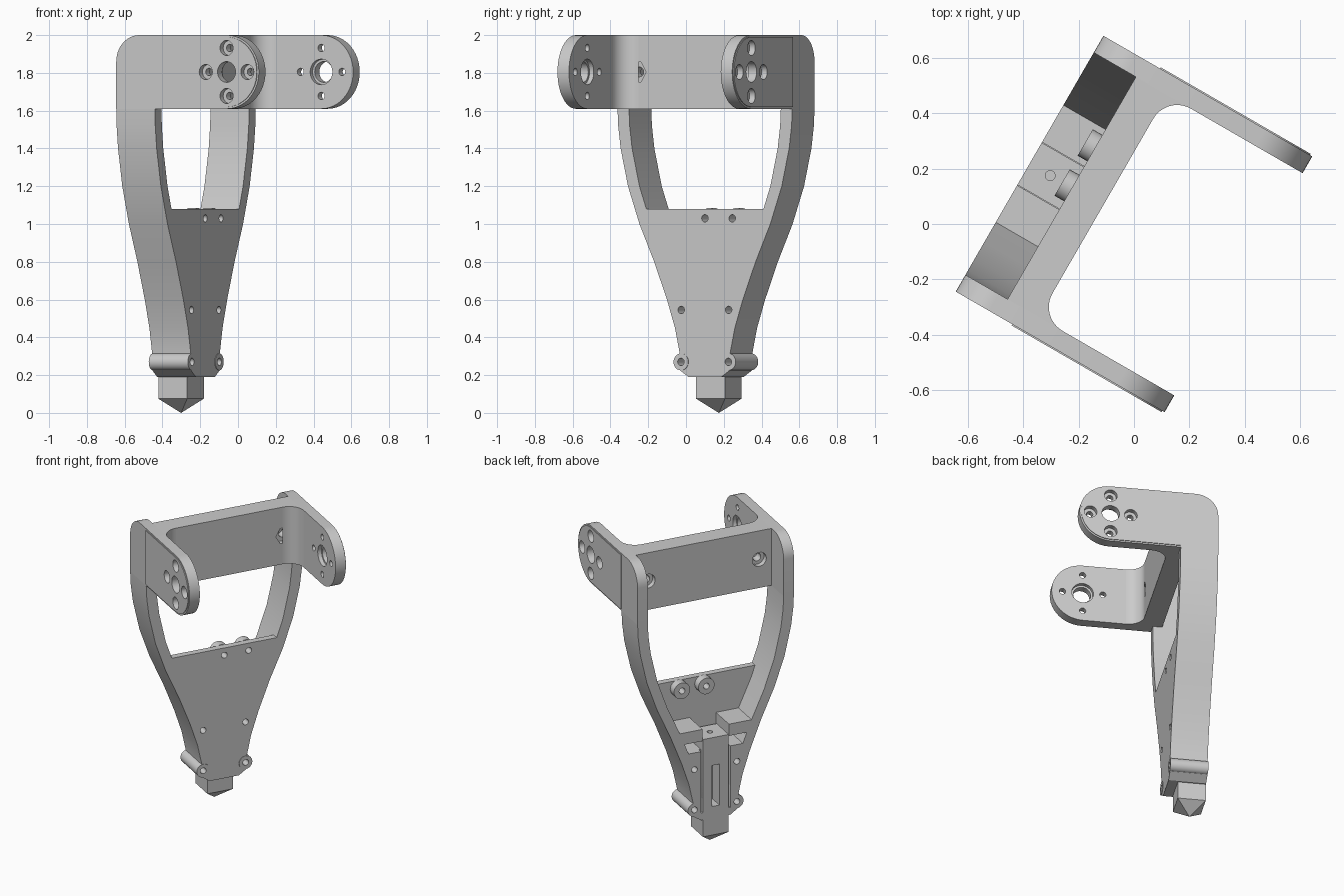
import bpy, bmesh, math
from mathutils import Matrix, Vector

cube = bpy.data.objects.get("Cube")
if cube:
    bpy.data.objects.remove(cube, do_unlink=True)

grey = bpy.data.materials.new("plain_grey")
grey.use_nodes = True
grey.diffuse_color = (0.6, 0.6, 0.6, 1)
grey.node_tree.nodes["Principled BSDF"].inputs["Base Color"].default_value = (0.6, 0.6, 0.6, 1)

parts = []
TURN = Matrix.Rotation(math.radians(-30), 4, 'Z')
BACK, FRONT = -0.436, -0.2          # depth range of the leg frame
OUT, WALL = 0.534, 0.07             # half width and wall thickness
LOW, TOP = 1.61, 2.0                # height range of the upper bracket
MID, R = (LOW + TOP) / 2, (TOP - LOW) / 2
TIP = 0.436 - R                     # centre of the rounded arm ends


def prism(name, pts, axis, a, b, keep=True):
    """Extrude a 2D outline along an axis from a to b."""
    place = {'X': lambda p, t: (t, p[0], p[1]),
             'Y': lambda p, t: (p[0], t, p[1]),
             'Z': lambda p, t: (p[0], p[1], t)}[axis]
    bm = bmesh.new()
    f = bm.faces.new([bm.verts.new(place(p, a)) for p in pts])
    ext = bmesh.ops.extrude_face_region(bm, geom=[f])
    move = Vector(place((0, 0), b - a))
    bmesh.ops.translate(bm, vec=move, verts=[v for v in ext["geom"] if isinstance(v, bmesh.types.BMVert)])
    bmesh.ops.recalc_face_normals(bm, faces=bm.faces)
    me = bpy.data.meshes.new(name)
    bm.to_mesh(me)
    bm.free()
    me.materials.append(grey)
    ob = bpy.data.objects.new(name, me)
    bpy.context.collection.objects.link(ob)
    if keep:
        parts.append(ob)
    else:
        ob.hide_render = True
    return ob


def arc(cx, cy, r, start, end, n=12):
    return [(cx + r * math.cos(math.radians(start + (end - start) * i / n)),
             cy + r * math.sin(math.radians(start + (end - start) * i / n))) for i in range(n + 1)]


def ring(cx, cy, r, n=24):
    return arc(cx, cy, r, 0, 360, n)[:-1]


def rect(x0, x1, y0, y1):
    return [(x0, y0), (x1, y0), (x1, y1), (x0, y1)]


def cut(obs, pts, axis, a, b):
    """Cut a prism out of each object."""
    tool = prism("cutter", pts, axis, a, b, keep=False)
    for ob in obs:
        mod = ob.modifiers.new("cut", 'BOOLEAN')
        mod.operation, mod.solver, mod.object = 'DIFFERENCE', 'EXACT', tool
        bpy.context.view_layer.objects.active = ob
        bpy.ops.object.modifier_apply(modifier=mod.name)
    bpy.data.objects.remove(tool, do_unlink=True)


# Outer edge of the legs: (half width, height)
PROFILE = [(0.1, 0.19), (0.152, 0.225), (0.155, 0.32), (0.183, 0.45), (0.232, 0.6), (0.31, 0.8),
           (0.4, 1.0), (0.47, 1.2), (0.515, 1.4), (0.53, 1.52), (0.534, LOW)]


def half_width(z):
    for (w0, z0), (w1, z1) in zip(PROFILE, PROFILE[1:]):
        if z <= z1:
            return w0 + (w1 - w0) * (z - z0) / (z1 - z0)
    return OUT


def infill(z0, z1):
    """Outline filling the space between the legs."""
    zs = [z0] + [z for _, z in PROFILE if z0 < z < z1] + [z1]
    side = [(half_width(z) - WALL, z) for z in zs]
    return side + [(-w, z) for w, z in reversed(side)]


# Lower body, front web and cross beam
body = prism("lower_body", infill(0.19, 0.66), 'X', BACK, FRONT)
web = prism("front_web", infill(0.19, 1.08), 'X', FRONT - 0.045, FRONT)
beam = prism("cross_beam", rect(-OUT + WALL, OUT - WALL, LOW, TOP), 'X', -0.26, -0.13)

for s, side in ((1, "left"), (-1, "right")):
    # Curved leg
    leg = [(s * w, z) for w, z in PROFILE] + [(s * (w - WALL), z) for w, z in reversed(PROFILE)]
    leg = prism(side + "_leg", leg, 'X', BACK, FRONT)

    # Bracket arm with rounded end, thin outer pad and inside fillet
    outline = [(BACK, LOW)] + arc(TIP, MID, R, -90, 90, 24) + arc(BACK + 0.14, TOP - 0.14, 0.14, 90, 180)
    arm = prism(side + "_arm", outline, 'Y', s * (OUT - WALL), s * OUT)
    pad = prism(side + "_arm_pad", [(-0.2, LOW + 0.01), *arc(TIP, MID, R - 0.01, -90, 90, 24),
                                    (-0.2, TOP - 0.01)], 'Y', s * OUT, s * (OUT + 0.005))
    inner, f = OUT - WALL, 0.1
    fillet = [(-0.13, s * inner)] + [(x, s * y) for x, y in arc(-0.13 + f, inner - f, f, 90, 180)]
    prism(side + "_fillet", fillet, 'Z', LOW, TOP)

    # Joint bore and four counterbored screw holes
    cut([arm, pad], ring(TIP, MID, 0.055, 32), 'Y', s * 0.4, s * 0.6)
    cut([arm], ring(TIP, MID, 0.068, 32), 'Y', s * 0.4, s * 0.49)
    for dx, dz in ((1, 0), (-1, 0), (0, 1), (0, -1)):
        x, z = TIP + dx * 0.127, MID + dz * 0.127
        cut([arm, pad], ring(x, z, 0.02, 16), 'Y', s * 0.4, s * 0.6)
        cut([arm, pad], ring(x, z, 0.04), 'Y', s * 0.505, s * 0.6)

    # Beam bolt hole: hexagon pocket in front, round pocket behind
    cut([beam], ring(s * 0.38, MID, 0.026), 'X', -0.3, 0)
    cut([beam], ring(s * 0.38, MID, 0.06, 6), 'X', -0.165, 0)
    cut([beam], ring(s * 0.38, MID, 0.048), 'X', -0.3, -0.225)

    # Screw lug at the ankle
    lug = prism(side + "_ankle_lug", ring(s * 0.145, 0.27, 0.045), 'X', BACK, FRONT + 0.003)
    for z in (0.27, 0.545):
        cut([body, web, leg, lug], ring(s * 0.145, z, 0.02, 16), 'X', -0.5, 0)

    # Shelf block beside the foot post
    w0, w1 = (half_width(z) - WALL for z in (0.73, 0.81))
    prism(side + "_shelf", [(s * 0.09, 0.73), (s * w0, 0.73), (s * w1, 0.81), (s * 0.09, 0.81)],
          'X', BACK, FRONT - 0.045)
    # Narrow groove beside the post
    cut([body, leg], rect(s * 0.088, s * 0.1, 0.24, 0.7), 'X', -0.5, BACK + 0.03)

# Bosses behind the web
for y, name in ((0, "centre_boss"), (0.167, "side_boss")):
    boss = prism(name, ring(y, 1.03, 0.055), 'X', -0.3, FRONT - 0.045)
    cut([boss, web], ring(y, 1.03, 0.02, 16), 'X', -0.5, 0)

# Square foot post with pointed tip
post = prism("foot_post", rect(BACK, -0.26, -0.088, 0.088), 'Z', 0.075, 0.74)
cut([post], ring(-0.35, 0, 0.018, 16), 'Z', 0.65, 0.8)
cut([body, post], rect(-0.025, 0.025, 0.27, 0.55), 'X', -0.5, BACK + 0.1)
tip = prism("foot_tip", rect(BACK, -0.26, -0.088, 0.088), 'Z', 0, 0.075)
bm = bmesh.new()
bm.from_mesh(tip.data)
bmesh.ops.pointmerge(bm, verts=[v for v in bm.verts if v.co.z < 0.01], merge_co=(-0.348, 0, 0))
bmesh.ops.dissolve_degenerate(bm, dist=0.0001, edges=bm.edges)
bm.to_mesh(tip.data)
bm.free()

# Turn everything to its stance and smooth the curved faces
bpy.ops.object.select_all(action='DESELECT')
for ob in parts:
    ob.data.transform(TURN)
    ob.select_set(True)
bpy.context.view_layer.objects.active = parts[0]
bpy.ops.object.shade_smooth_by_angle(angle=math.radians(30))
